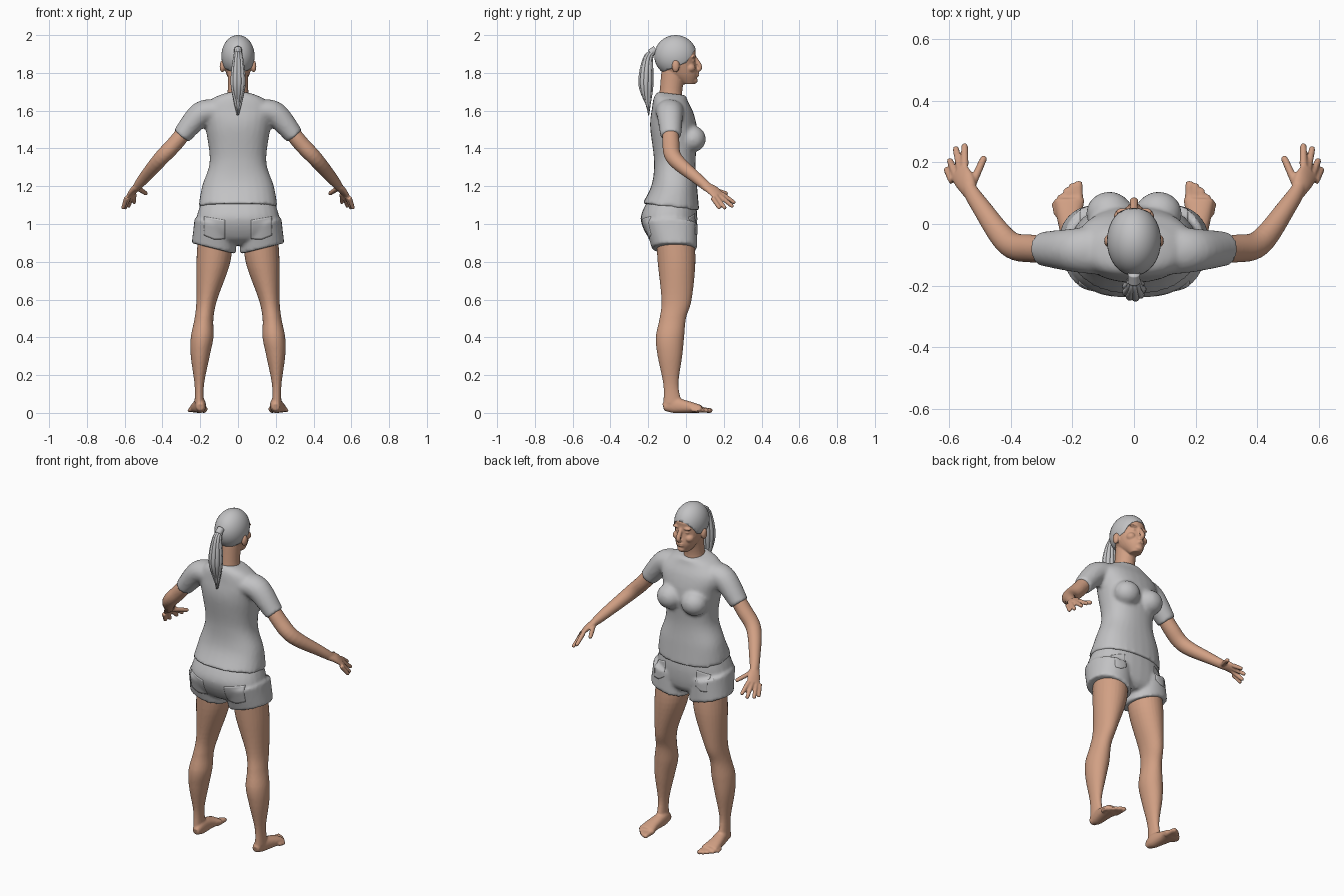
import bpy, bmesh, math, random
from mathutils import Vector, Matrix

random.seed(4)
cube = bpy.data.objects.get("Cube")
if cube:
    bpy.data.objects.remove(cube, do_unlink=True)

X, Y, Z = Vector((1, 0, 0)), Vector((0, 1, 0)), Vector((0, 0, 1))


def material(name, rgb):
    mat = bpy.data.materials.new(name)
    mat.use_nodes = True
    mat.diffuse_color = (*rgb, 1)
    mat.node_tree.nodes["Principled BSDF"].inputs["Base Color"].default_value = (*rgb, 1)
    return mat


GREY = material("light_grey", (.54, .54, .55))
SKIN = material("skin", (.64, .35, .23))


def dense(rows, steps=6):
    """Smooth the rows of numbers with a spline through them."""
    points = [rows[0], *rows, rows[-1]]
    out = []
    for before, start, end, after in zip(points, points[1:], points[2:], points[3:]):
        for k in range(steps):
            t = k / steps
            row = []
            for p, q, r, s in zip(before, start, end, after):
                leave, arrive = (r - p) / 2, (s - q) / 2
                bend = 3 * (r - q) - 2 * leave - arrive
                twist = 2 * (q - r) + leave + arrive
                row.append(q + t * (leave + t * (bend + t * twist)))
            out.append(row)
    return out + [list(rows[-1])]


def loft(bm, rows, side=X, axis=None, power=2, tilt=(0, 0), count=28):
    """Closed tube through rows of x, y, z, half width, half depth."""
    rows = dense(rows)
    centres = [Vector(row[:3]) for row in rows]
    last = len(rows) - 1
    rings = []
    for i, (centre, row) in enumerate(zip(centres, rows)):
        along = axis or (centres[min(i + 1, last)] - centres[max(i - 1, 0)]).normalized()
        depth = along.cross(side).normalized()
        width = depth.cross(along)
        ring = []
        for k in range(count):
            angle = math.tau * k / count
            c, s = math.cos(angle), math.sin(angle)
            c = math.copysign(abs(c) ** (2 / power), c) * row[3]
            s = math.copysign(abs(s) ** (2 / power), s) * row[4]
            lift = Z * (tilt[0] * c + tilt[1] * s)
            ring.append(bm.verts.new(centre + width * c + depth * s + lift))
        rings.append(ring)
    for lower, upper in zip(rings, rings[1:]):
        for k in range(count):
            bm.faces.new((lower[k], lower[k - 1], upper[k - 1], upper[k]))
    bm.faces.new(rings[0])
    bm.faces.new(rings[-1])


def upright(bm, rows, mirror=1, **options):
    """Loft from rows of height, inner x, outer x, back y, front y."""
    loft(bm, [(mirror * (inner + outer) / 2, (back + front) / 2, z,
               (outer - inner) / 2, (front - back) / 2)
              for z, inner, outer, back, front in rows], axis=Z, **options)


def trunk(bm, rows, **options):
    """Symmetric upright loft from rows of height, half width, back y, front y."""
    upright(bm, [(z, -half, half, back, front) for z, half, back, front in rows], **options)


def limb(bm, mirror, rows, **options):
    loft(bm, [(mirror * row[0], *row[1:]) for row in rows], **options)


def digit(bm, mirror, base, tip, radius, side=X):
    """Finger or toe that thins towards a rounded tip."""
    base, tip = Vector(base), Vector(tip)
    rows = [(*base.lerp(tip, t), radius * size, radius * size)
            for t, size in ((0, 1), (.5, .9), (.9, .8), (1, .5))]
    limb(bm, mirror, rows, side=side, count=14)


def ball(bm, centre, radii):
    bmesh.ops.create_uvsphere(bm, u_segments=32, v_segments=20, radius=1,
                              matrix=Matrix.Translation(centre) @ Matrix.Diagonal((*radii, 1)))


def finish(name, bm, mat, voxel=None, relax=3):
    """Make the object; a voxel size blends overlapping pieces together."""
    bmesh.ops.recalc_face_normals(bm, faces=bm.faces)
    for face in bm.faces:
        face.smooth = True
    mesh = bpy.data.meshes.new(name)
    bm.to_mesh(mesh)
    bm.free()
    mesh.materials.append(mat)
    obj = bpy.data.objects.new(name, mesh)
    bpy.context.collection.objects.link(obj)
    if voxel:
        blend = obj.modifiers.new("Blend", 'REMESH')
        blend.mode, blend.voxel_size, blend.use_smooth_shade = 'VOXEL', voxel, True
        soften = obj.modifiers.new("Relax", 'SMOOTH')
        soften.factor, soften.iterations = .5, relax
    return obj


def pocket(name, centre, width, height, lean):
    """Thin patch laid on the shorts, pointed at the bottom."""
    bm = bmesh.new()
    bmesh.ops.create_grid(bm, x_segments=12, y_segments=12, size=1)
    for vert in bm.verts:
        a, b = vert.co.x, vert.co.y
        point = (1 - abs(a)) / 4 if b < 0 else 0
        vert.co = Vector(centre) + X * width * a + Z * (height * b * (1 + point) + lean * a)
    obj = finish(name, bm, GREY)
    wrap = obj.modifiers.new("Lay", 'SHRINKWRAP')
    wrap.target, wrap.wrap_method, wrap.offset = shorts, 'PROJECT', .002
    wrap.use_project_y = True
    in_front = centre[1] > 0
    wrap.use_negative_direction, wrap.use_positive_direction = in_front, not in_front
    obj.modifiers.new("Thick", 'SOLIDIFY').thickness = .006


# Shirt: trunk, bust and sleeves blended together
bm = bmesh.new()
trunk(bm, [(1.09, .21, -.23, .07), (1.2, .19, -.18, .06), (1.33, .15, -.17, .05),
           (1.5, .17, -.19, .06), (1.6, .19, -.18, .04), (1.66, .14, -.17, .01),
           (1.69, .07, -.15, 0)], power=2.3, tilt=(0, -.12))
for mirror in (1, -1):
    ball(bm, (mirror * .08, .035, 1.45), (.075, .07, .07))
    limb(bm, mirror, [(.12, -.085, 1.6, .08, .06), (.2, -.085, 1.58, .07, .065),
                      (.3, -.08, 1.465, .055, .05)], side=Y)
finish("shirt", bm, GREY, voxel=.011)

# Shorts: hips and flared legs
bm = bmesh.new()
trunk(bm, [(1.13, .19, -.2, .05), (1.03, .22, -.24, .06),
           (.93, .22, -.2, .05), (.89, .1, -.14, .02)], power=2.3)
for mirror in (1, -1):
    upright(bm, [(1, .01, .23, -.22, .06), (.87, .01, .245, -.18, .06)],
            mirror, power=2.2, tilt=(mirror / 4, 0))
shorts = finish("shorts", bm, GREY, voxel=.01, relax=2)

for mirror, word in ((1, "left"), (-1, "right")):
    pocket(word + "_back_pocket", (mirror * .125, -.4, .98), .055, .05, mirror * .01)
    pocket(word + "_front_pocket", (mirror * .14, .4, 1), .035, .045, mirror * -.01)

    # Leg with foot and toes
    bm = bmesh.new()
    upright(bm, [(.96, .03, .21, -.16, .04), (.8, .04, .22, -.15, .05), (.6, .11, .22, -.13, .03),
                 (.5, .13, .23, -.14, 0), (.4, .13, .25, -.16, -.01), (.3, .15, .25, -.15, -.02),
                 (.15, .18, .23, -.12, -.04), (.05, .18, .23, -.12, -.02)], mirror)
    limb(bm, mirror, [(.2, -.12, .03, .02, .02), (.2, -.07, .04, .03, .04),
                      (.21, .02, .03, .04, .03), (.21, .08, .02, .05, .02)], power=2.3)
    for i in range(5):
        t = i / 4
        digit(bm, mirror, (.18 + .07 * t, .06 - .03 * t, .017),
              (.18 + .08 * t, .14 - .02 * t - .05 * t * t, .012), .016 - .005 * t)
    finish(word + "_leg", bm, SKIN, voxel=.0065, relax=2)

    # Arm with palm, fingers and thumb
    bm = bmesh.new()
    limb(bm, mirror, [(.25, -.08, 1.53, .04, .04), (.33, -.08, 1.43, .045, .042),
                      (.41, -.06, 1.345, .042, .04), (.5, .06, 1.24, .03, .03),
                      (.54, .12, 1.19, .026, .02)], side=Y)
    first, final = Vector((.55, .19, 1.16)), Vector((.59, .14, 1.14))
    across = (final - first).normalized()
    across.x *= mirror
    limb(bm, mirror, [(.53, .1, 1.2, .025, .02), (.55, .14, 1.18, .036, .018),
                      (.57, .17, 1.15, .036, .012)], side=across)
    tips = ((.55, .26, 1.11), (.58, .25, 1.09), (.6, .21, 1.08), (.61, .18, 1.08))
    for i, tip in enumerate(tips):
        digit(bm, mirror, first.lerp(final, i / 3), tip, .013, across)
    digit(bm, mirror, (.53, .12, 1.19), (.485, .22, 1.16), .014, across)
    finish(word + "_arm", bm, SKIN, voxel=.005, relax=2)

# Head, neck and face
skull, skull_size = Vector((0, -.055, 1.89)), Vector((.082, .107, .104))
bm = bmesh.new()
ball(bm, skull, skull_size)
trunk(bm, [(1.74, .03, -.02, .045), (1.79, .06, -.1, .062),
           (1.86, .08, -.14, .051), (1.92, .08, -.14, .052)])
trunk(bm, [(1.62, .07, -.15, -.01), (1.7, .055, -.14, -.02), (1.81, .055, -.13, 0)])
# Nose, chin and lips
limb(bm, 1, [(0, .04, 1.89, .01, .01), (0, .075, 1.83, .014, .012), (0, .05, 1.81, .01, .01)])
ball(bm, (0, .042, 1.76), (.024, .02, .018))
for z in (1.797, 1.786):
    ball(bm, (0, .056, z), (.022, .014, .006))
# Brows, eyes, cheeks and ears
for mirror in (1, -1):
    ball(bm, (mirror * .034, .04, 1.886), (.026, .012, .008))
    ball(bm, (mirror * .032, .034, 1.864), (.015, .012, .009))
    ball(bm, (mirror * .04, .022, 1.826), (.026, .028, .024))
    ball(bm, (mirror * .083, -.055, 1.835), (.014, .02, .032))
finish("head", bm, SKIN, voxel=.0045, relax=2)

# Hair cap, cut along the hairline
bm = bmesh.new()
ball(bm, skull, skull_size + (X + Y + Z) * .006)
for y, z, slope in ((.055, 1.93, 1.4), (-.01, 1.85, .4)):
    bmesh.ops.bisect_plane(bm, geom=bm.verts[:] + bm.edges[:] + bm.faces[:], clear_inner=True,
                           plane_co=(0, y, z), plane_no=(0, -slope, 1))
thick = finish("hair_cap", bm, GREY).modifiers.new("Thick", 'SOLIDIFY')
thick.thickness, thick.offset = .008, -1

# Ponytail strands gathered in a tie
bm = bmesh.new()
path = [(-.16, 1.92, .01), (-.2, 1.88, .018), (-.212, 1.74, .027), (-.2, 1.6, .004)]
strands = 9
for i in range(strands):
    angle = math.tau * i / strands
    rows = [(math.cos(angle) * wide, y + math.sin(angle) * wide, z, wide / 2, wide / 2)
            for y, z, wide in path]
    x, y, z, *tip = rows[-1]
    rows[-1] = (x, y, z + random.uniform(-.03, .03), *tip)
    loft(bm, rows, count=12)
loft(bm, [(0, y, z, wide, wide) for y, z, wide in path])
finish("ponytail", bm, GREY)
bm = bmesh.new()
loft(bm, [(0, -.16, 1.925, .02, .02), (0, -.19, 1.905, .02, .02)])
finish("hair_tie", bm, GREY)
